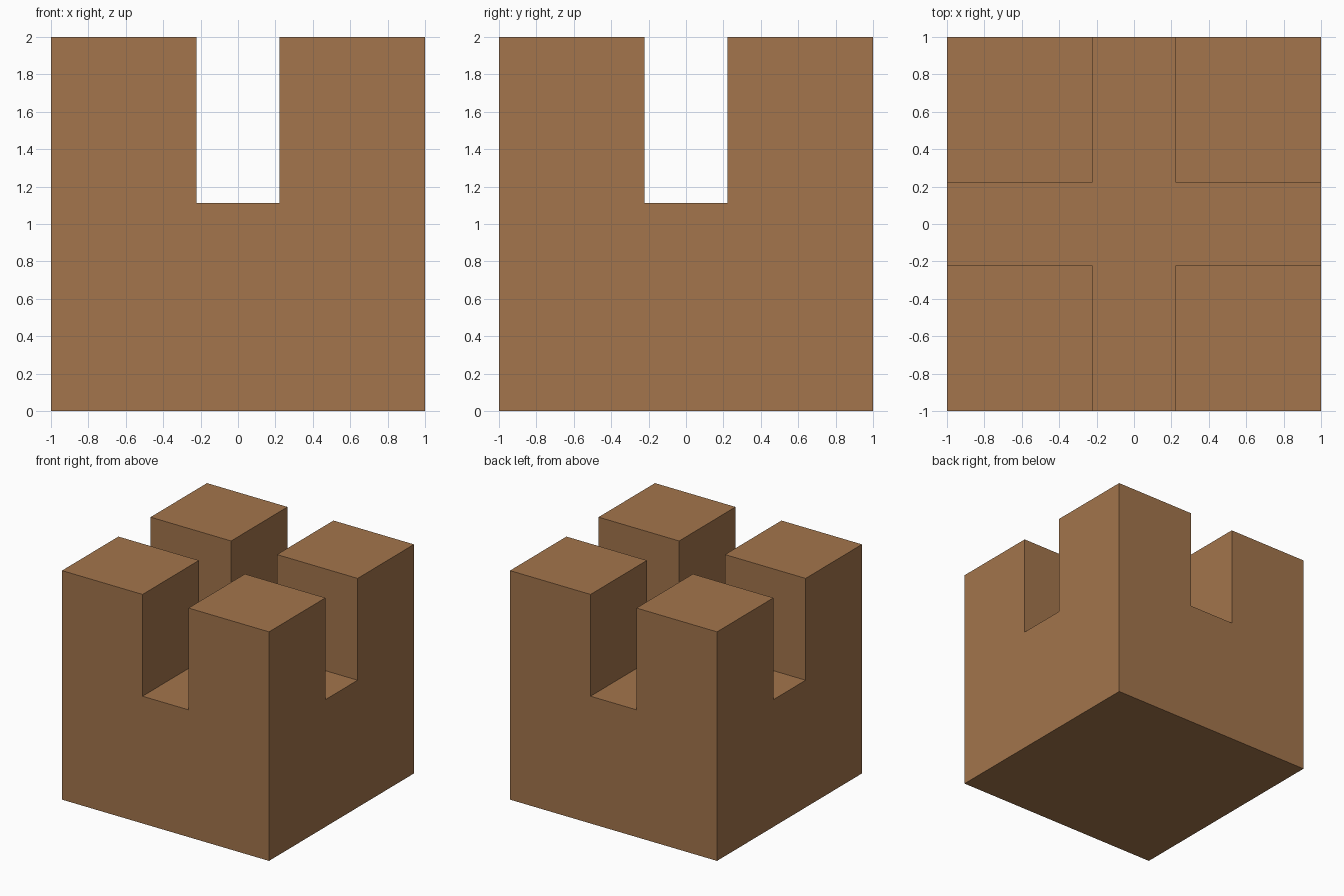
import bpy
import bmesh
from mathutils import Matrix, Vector

if "Cube" in bpy.data.objects:
    bpy.data.objects.remove(bpy.data.objects["Cube"])

HALF = 1.0      # half the block width
HEIGHT = 2.0    # full height
SLOT = 0.222    # half the slot width
FLOOR = 1.111   # height of the slot floor

bm = bmesh.new()

# Lower body: a block reaching up to the slot floor
bmesh.ops.create_cube(bm, size=1.0, matrix=Matrix.Translation((0, 0, FLOOR / 2))
                      @ Matrix.Diagonal((2 * HALF, 2 * HALF, FLOOR, 1)))

# Mark out the crossing slots
for axis in (Vector((1, 0, 0)), Vector((0, 1, 0))):
    for side in (-SLOT, SLOT):
        bmesh.ops.bisect_plane(bm, geom=bm.verts[:] + bm.edges[:] + bm.faces[:],
                               plane_co=axis * side, plane_no=axis)

# Four corner posts raised from the top corner faces
bm.normal_update()
corners = []
for face in bm.faces:
    c = face.calc_center_median()
    if face.normal.z > 0.9 and abs(c.x) > SLOT and abs(c.y) > SLOT:
        corners.append(face)
posts = bmesh.ops.extrude_discrete_faces(bm, faces=corners)["faces"]
for face in posts:
    bmesh.ops.translate(bm, verts=face.verts[:], vec=(0, 0, HEIGHT - FLOOR))

# Merge coplanar faces into clean flat sides
bmesh.ops.dissolve_limit(bm, angle_limit=0.01, verts=bm.verts[:], edges=bm.edges[:])
bmesh.ops.recalc_face_normals(bm, faces=bm.faces[:])

mesh = bpy.data.meshes.new("slotted_block")
bm.to_mesh(mesh)
bm.free()
block = bpy.data.objects.new("slotted_block", mesh)
bpy.context.collection.objects.link(block)

# Brown wood colour
wood = bpy.data.materials.new("brown_wood")
wood.diffuse_color = (0.366, 0.178, 0.072, 1.0)
wood.use_nodes = True
wood.node_tree.nodes["Principled BSDF"].inputs["Base Color"].default_value = wood.diffuse_color
mesh.materials.append(wood)
